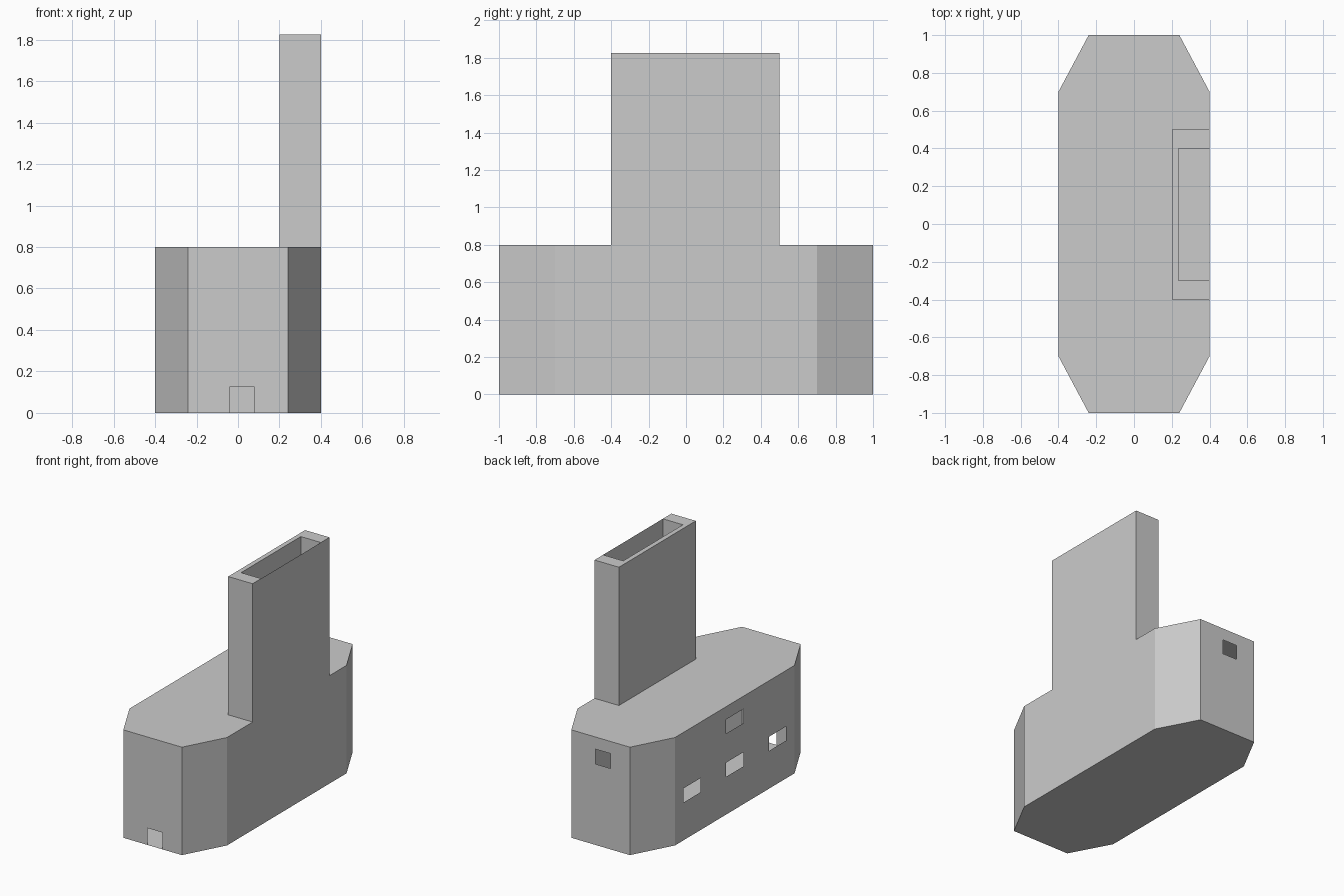
import bpy, bmesh
from mathutils import Vector

if "Cube" in bpy.data.objects:
    bpy.data.objects.remove(bpy.data.objects["Cube"])

BODY_H, TOWER_H = 0.8, 1.825


def wall(bm, p0, p1, z0, z1, holes=()):
    """Thin upright wall from p0 to p1; holes are (u0, u1, z0, z1) along the wall."""
    a, b = Vector(p0), Vector(p1)
    length = (b - a).length
    d = (b - a) / length
    us = sorted({0.0, length, *[u for h in holes for u in h[:2] if 0 < u < length - 1e-4]})
    zs = sorted({z0, z1, *[z for h in holes for z in h[2:] if z0 < z < z1]})
    for u, v in zip(us, us[1:]):
        for s, t in zip(zs, zs[1:]):
            cu, cz = (u + v) / 2, (s + t) / 2
            if any(h[0] < cu < h[1] and h[2] < cz < h[3] for h in holes):
                continue
            corners = [(a + d * u, s), (a + d * v, s), (a + d * v, t), (a + d * u, t)]
            bm.faces.new([bm.verts.new((p.x, p.y, z)) for p, z in corners])


def flat(bm, outline, z):
    bm.faces.new([bm.verts.new((x, y, z)) for x, y in outline])


def finish(bm, name):
    bmesh.ops.remove_doubles(bm, verts=bm.verts, dist=1e-4)
    mesh = bpy.data.meshes.new(name)
    bm.to_mesh(mesh)
    bm.free()
    bpy.context.collection.objects.link(bpy.data.objects.new(name, mesh))


# Hollow eight-sided building, counter-clockwise outline from the front wall
octagon = [(-0.24, -1), (0.24, -1), (0.4, -0.7), (0.4, 0.7),
           (0.24, 1), (-0.24, 1), (-0.4, 0.7), (-0.4, -0.7)]
openings = {
    0: [(0.20, 0.32, 0.0, 0.125)],                        # front door
    2: [(-1, 0.3, BODY_H, 9), (1.2, 9, BODY_H, 9)],       # right wall rises into the tower
    4: [(0.20, 0.32, 0.60, 0.71)],                        # back window
    6: [(u, u + 0.2, 0.28, 0.385) for u in (0.1, 0.6, 1.1)]
       + [(0.6, 0.8, 0.60, 0.705)],                       # left windows
}
bm = bmesh.new()
for i, p in enumerate(octagon):
    top = TOWER_H if i == 2 else BODY_H
    wall(bm, p, octagon[(i + 1) % 8], 0.0, top, openings.get(i, ()))
flat(bm, octagon, BODY_H)
flat(bm, octagon[::-1], 0.0)
finish(bm, "building_shell")

# Tower walls around an open shaft, closed on the right by the building wall
outer = [(0.4, 0.5), (0.2, 0.5), (0.2, -0.4), (0.4, -0.4)]
inner = [(0.4, -0.3), (0.235, -0.3), (0.235, 0.4), (0.4, 0.4)]
bm = bmesh.new()
for path in (outer, inner):
    for p, q in zip(path, path[1:]):
        wall(bm, p, q, BODY_H, TOWER_H)
flat(bm, outer + inner, TOWER_H)
finish(bm, "tower_walls")
